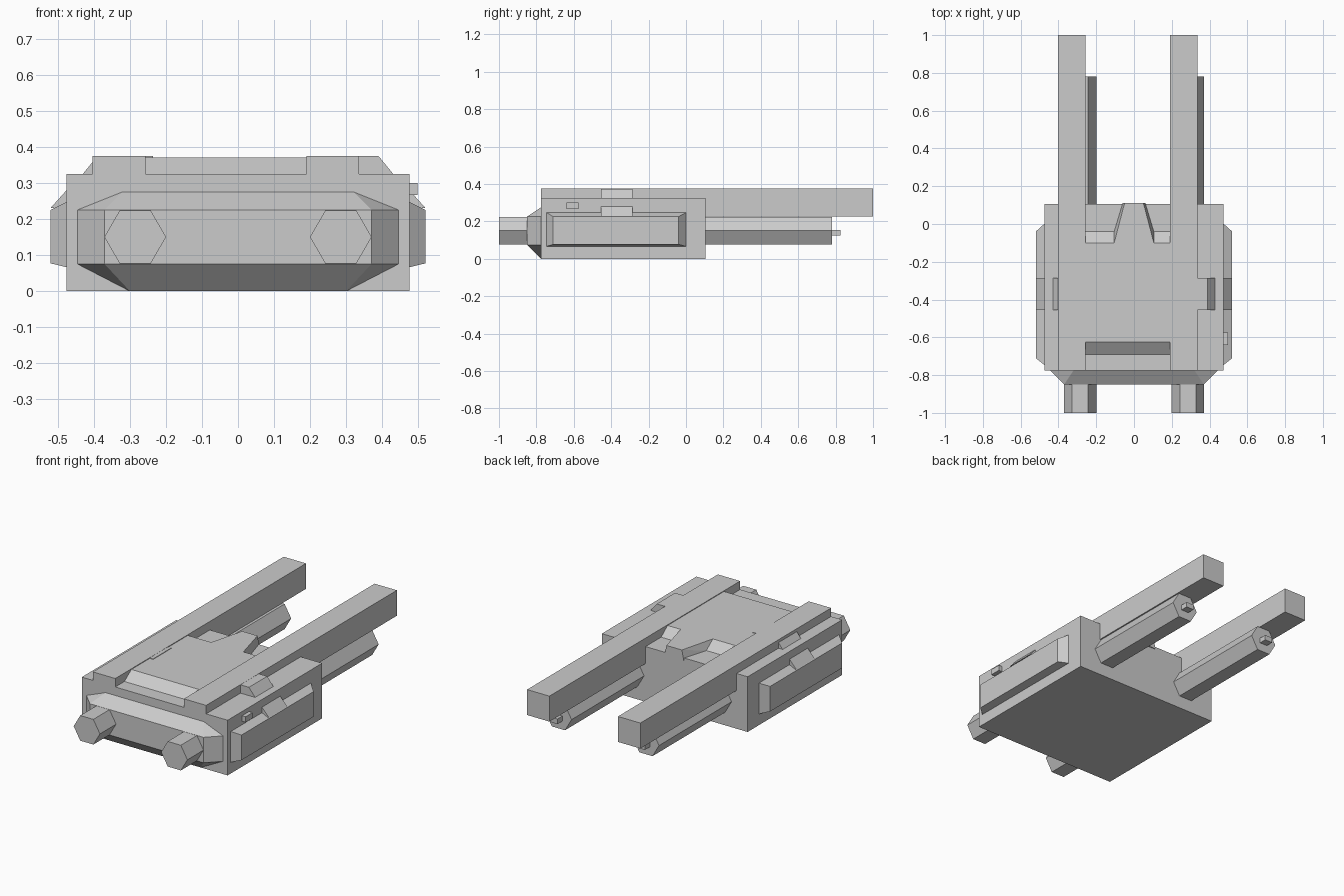
import bpy
import bmesh
from math import pi
from mathutils import Matrix

cube = bpy.data.objects.get("Cube")
if cube:
    bpy.data.objects.remove(cube, do_unlink=True)

GREY = (0.6, 0.6, 0.6, 1)
grey = bpy.data.materials.new("plain_grey")
grey.use_nodes = True
grey.diffuse_color = GREY
grey.node_tree.nodes["Principled BSDF"].inputs["Base Color"].default_value = GREY


def finish(name, bm):
    bmesh.ops.recalc_face_normals(bm, faces=bm.faces)
    mesh = bpy.data.meshes.new(name)
    bm.to_mesh(mesh)
    bm.free()
    mesh.materials.append(grey)
    obj = bpy.data.objects.new(name, mesh)
    bpy.context.collection.objects.link(obj)
    return obj


def hull(name, points):
    """Convex solid around a few corner points."""
    bm = bmesh.new()
    for p in points:
        bm.verts.new(p)
    bmesh.ops.convex_hull(bm, input=bm.verts)
    bmesh.ops.dissolve_limit(bm, angle_limit=0.02, verts=bm.verts, edges=bm.edges)
    return finish(name, bm)


def corners(xs, ys, zs):
    return [(x, y, z) for x in xs for y in ys for z in zs]


def box(name, xs, ys, zs):
    return hull(name, corners(xs, ys, zs))


def prism(name, profile, ys):
    """Sweep an x-z profile along y."""
    return hull(name, [(x, y, z) for x, z in profile for y in ys])


# Main hull and front plate
box("body", (-0.475, 0.475), (-0.775, 0.105), (0, 0.325))
back_rim = [(s * x, -0.775, z) for s in (-1, 1)
            for x, z in ((0.32, 0.275), (0.445, 0.225), (0.445, 0.075), (0.3, 0))]
hull("front_plate", back_rim + corners((-0.37, 0.37), (-0.85,), (0.075, 0.225)))

# Long upper rails, slightly offset to one side
box("left_rail", (0.19, 0.335), (-0.775, 1.0), (0.225, 0.375))
box("right_rail", (-0.403, -0.257), (-0.775, 1.0), (0.225, 0.375))

# Raised deck between the rails, sloped at both ends
deck_x = (-0.257, 0.19)
hull("deck", corners(deck_x, (-0.69, -0.04), (0.31, 0.325))
     + corners(deck_x, (-0.625, -0.10), (0.371,)))

# Tapered tail fin behind the deck
hull("tail_fin", [(s * x, y, z) for s in (-1, 1) for x, y, z in
                  ((0.105, -0.10, 0.371), (0.05, 0.11, 0.371),
                   (0.105, -0.04, 0.325), (0.06, 0.11, 0.325),
                   (0.105, -0.10, 0.31), (0.06, 0.11, 0.31))])

for side, s in (("left", 1), ("right", -1)):
    # Hexagonal tube running through the hull, with a small rear tip
    bm = bmesh.new()
    bmesh.ops.create_cone(bm, cap_ends=True, segments=6, radius1=0.0855,
                          radius2=0.0855, depth=1.78)
    bmesh.ops.transform(bm, verts=bm.verts, matrix=Matrix.Translation((s * 0.285, -0.11, 0.15))
                        @ Matrix.Rotation(pi / 2, 4, "X"))
    # Put the points of the hexagon to the sides
    if max(v.co.z for v in bm.verts) > 0.23:
        bmesh.ops.rotate(bm, verts=bm.verts, cent=(s * 0.285, 0, 0.15),
                         matrix=Matrix.Rotation(pi / 6, 3, "Y"))
    finish(side + "_tube", bm)
    box(side + "_tube_tip", (s * 0.26, s * 0.31), (0.76, 0.825), (0.125, 0.155))

    # Bevelled side panel
    hull(side + "_side_panel",
         corners((s * 0.47,), (-0.75, 0.005), (0.065, 0.25))
         + corners((s * 0.52,), (-0.71, -0.04), (0.077, 0.225)))

    # Sloped clamps on the side panel and the top
    prism(side + "_side_clamp", [(s * 0.45, 0.28), (s * 0.475, 0.28),
                                 (s * 0.52, 0.23), (s * 0.45, 0.23)], (-0.455, -0.285))
    prism(side + "_top_clamp", [(s * 0.235, 0.31), (s * 0.235, 0.374), (s * 0.39, 0.374),
                                (s * 0.43, 0.325), (s * 0.43, 0.31)], (-0.455, -0.285))

# Small box on the left side only
box("side_box", (0.46, 0.498), (-0.64, -0.575), (0.267, 0.3))
